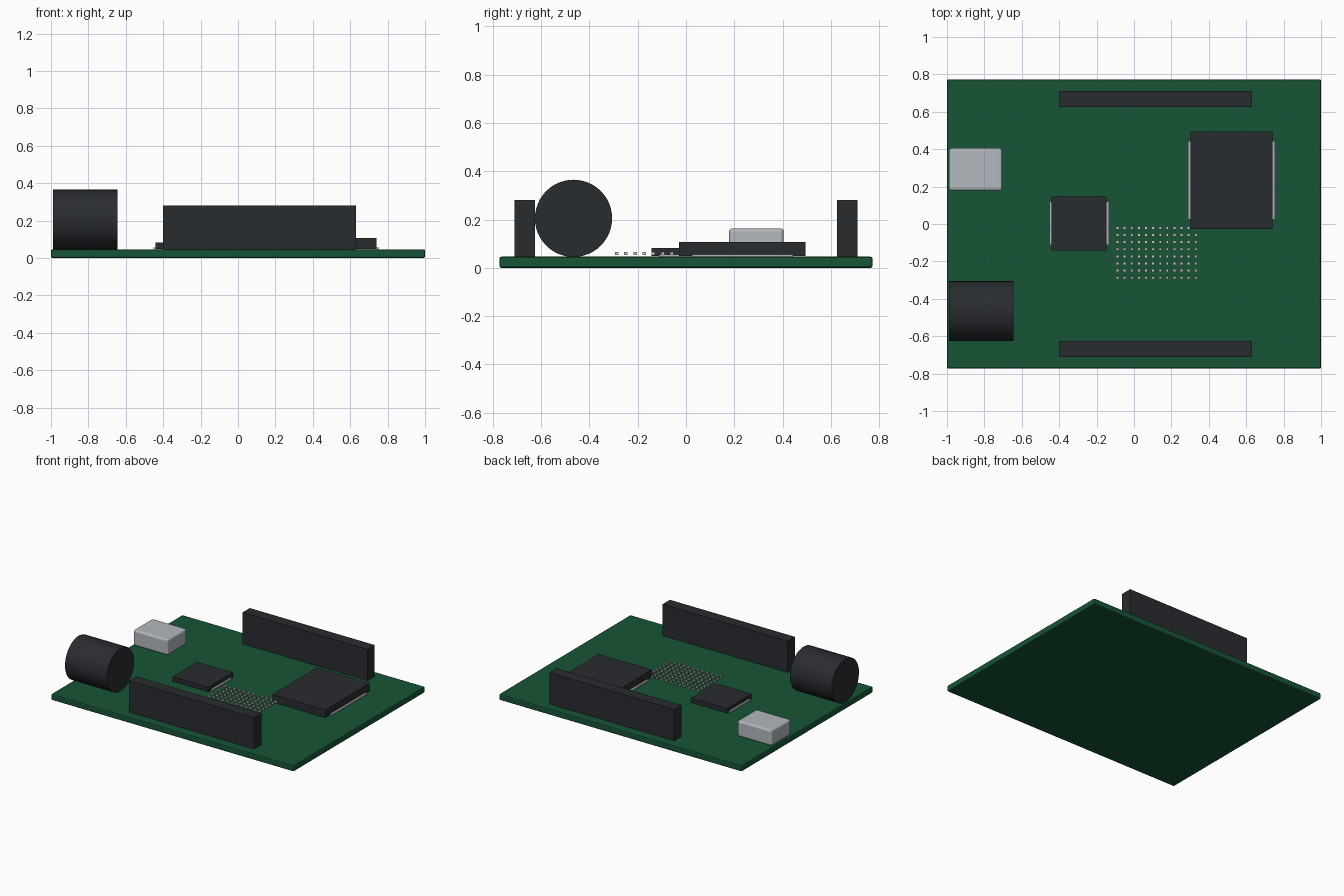
import bpy
import bmesh
from math import pi
from mathutils import Matrix, Vector

if "Cube" in bpy.data.objects:
    bpy.data.objects.remove(bpy.data.objects["Cube"])


def material(name, r, g, b):
    m = bpy.data.materials.new(name)
    m.diffuse_color = (r, g, b, 1)
    m.use_nodes = True
    m.node_tree.nodes["Principled BSDF"].inputs["Base Color"].default_value = m.diffuse_color
    return m


GREEN = material("board_green", 0.008, 0.09, 0.035)
BLACK = material("plastic_black", 0.022, 0.025, 0.03)
METAL = material("metal", 0.45, 0.48, 0.52)
PAD = material("pad_metal", 0.62, 0.60, 0.57)


def finish(bm, name, mat):
    mesh = bpy.data.meshes.new(name)
    bm.to_mesh(mesh)
    bm.free()
    mesh.materials.append(mat)
    ob = bpy.data.objects.new(name, mesh)
    bpy.context.collection.objects.link(ob)
    return ob


def add_box(bm, x, y, z):
    lo, hi = Vector((x[0], y[0], z[0])), Vector((x[1], y[1], z[1]))
    m = Matrix.Translation((lo + hi) / 2) @ Matrix.Diagonal((*(hi - lo), 1))
    bmesh.ops.create_cube(bm, size=1, matrix=m)


def box(name, mat, x, y, z, bevel=0, segments=2):
    bm = bmesh.new()
    add_box(bm, x, y, z)
    ob = finish(bm, name, mat)
    if bevel:
        mod = ob.modifiers.new("bevel", 'BEVEL')
        mod.width, mod.segments = bevel, segments
    return ob


TOP = 0.046

# Circuit board
box("board", GREEN, (-1, 1), (-0.773, 0.773), (0, TOP), 0.008)

# Pin headers along both long edges
for side, y in (("front", (-0.71, -0.625)), ("back", (0.625, 0.71))):
    box("header_" + side, BLACK, (-0.40, 0.63), y, (TOP, 0.28))

# Chips, each with a strip of leads showing on the left and right
box("small_chip", BLACK, (-0.44, -0.146), (-0.142, 0.147), (0.049, 0.083))
box("small_chip_leads", METAL, (-0.453, -0.133), (-0.111, 0.119), (TOP, 0.056))
box("large_chip", BLACK, (0.303, 0.74), (-0.028, 0.495), (0.049, 0.107))
box("large_chip_leads", METAL, (0.289, 0.754), (0.025, 0.443), (TOP, 0.056))

# Metal data socket
box("data_socket", METAL, (-0.99, -0.705), (0.178, 0.405), (TOP, 0.163), 0.014, 3)

# Round power socket, axis along x
bm = bmesh.new()
bmesh.ops.create_cone(
    bm, cap_ends=True, segments=48, radius1=0.16, radius2=0.16, depth=0.345,
    matrix=Matrix.Translation((-0.816, -0.466, 0.205)) @ Matrix.Rotation(pi / 2, 4, 'Y'))
jack = finish(bm, "power_socket", BLACK)
bpy.context.view_layer.objects.active = jack
jack.select_set(True)
bpy.ops.object.shade_smooth_by_angle()

# Grid of small solder pads
bm = bmesh.new()
PITCH, HALF = 0.038, 0.0075
for i in range(12):
    for j in range(8):
        x, y = -0.088 + i * PITCH, -0.287 + j * PITCH
        add_box(bm, (x - HALF, x + HALF), (y - HALF, y + HALF), (0.053, 0.065))
finish(bm, "solder_pads", PAD)
